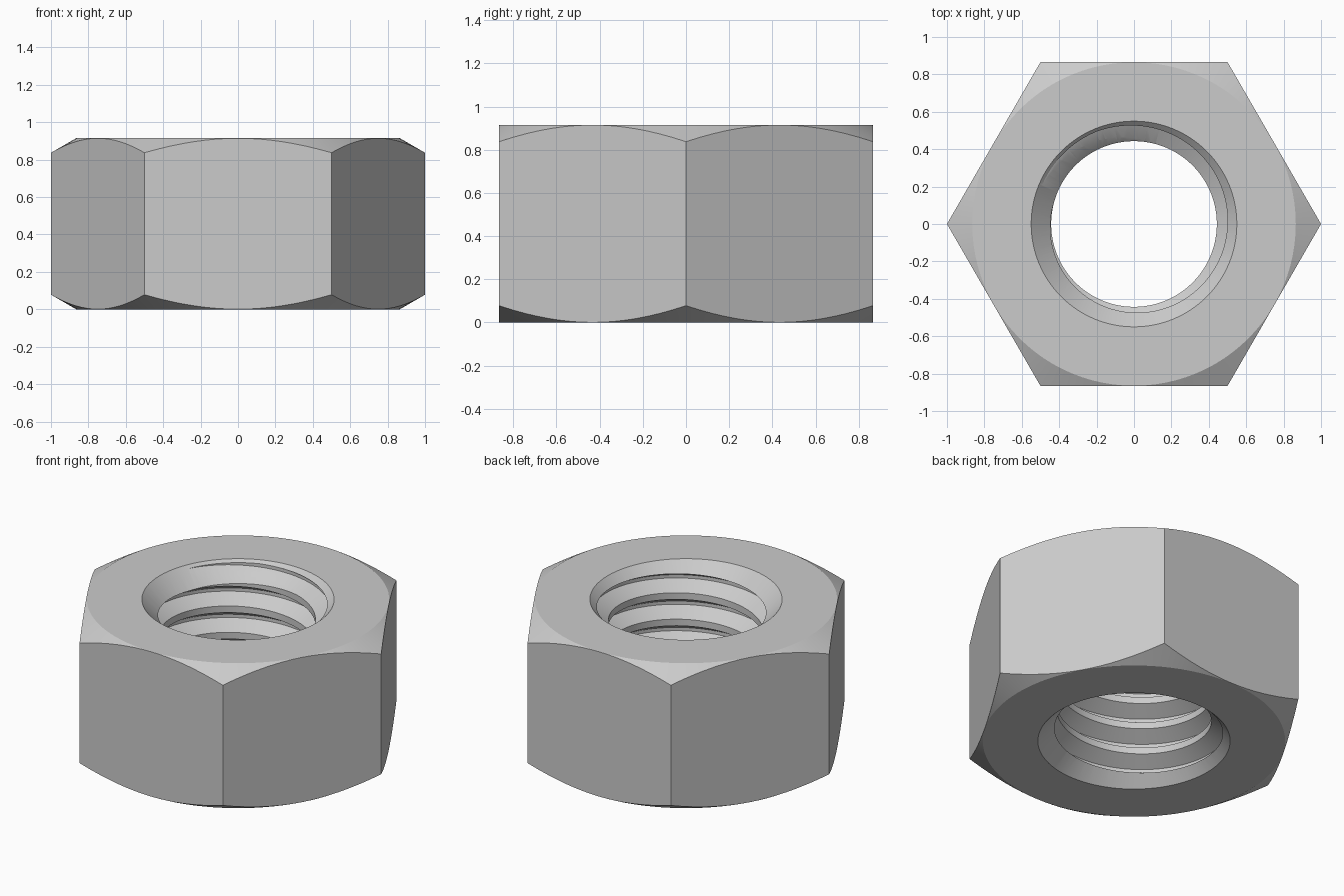
import bpy, bmesh, math

if "Cube" in bpy.data.objects:
    bpy.data.objects.remove(bpy.data.objects["Cube"])

H = 0.915                        # nut height
MINOR, MAJOR, RIM = 0.443, 0.533, 0.55
P = 0.1665                       # thread pitch
N = 96                           # segments per turn


def make_object(name, bm):
    bmesh.ops.recalc_face_normals(bm, faces=bm.faces[:])
    me = bpy.data.meshes.new(name)
    bm.to_mesh(me)
    bm.free()
    ob = bpy.data.objects.new(name, me)
    bpy.context.collection.objects.link(ob)
    return ob


def lathe(bm, profile, n=N):
    """Closed solid of revolution from (radius, z) points."""
    rings = [[bm.verts.new((r * math.cos(2 * math.pi * i / n),
                            r * math.sin(2 * math.pi * i / n), z))
              for i in range(n)] for r, z in profile]
    for a, b in zip(rings, rings[1:]):
        for i in range(n):
            j = (i + 1) % n
            bm.faces.new((a[i], a[j], b[j], b[i]))
    bm.faces.new(rings[0][::-1])
    bm.faces.new(rings[-1])


def boolean(target, cutter, operation):
    mod = target.modifiers.new("cut", 'BOOLEAN')
    mod.operation, mod.solver, mod.object = operation, 'EXACT', cutter
    bpy.context.view_layer.objects.active = target
    bpy.ops.object.modifier_apply(modifier=mod.name)
    bpy.data.objects.remove(cutter)


# hexagonal body, taller than needed
bm = bmesh.new()
lathe(bm, [(1, -0.1), (1, H + 0.1)], 6)
nut = make_object("hex_nut", bm)

# 30 degree corner chamfers, top and bottom
bm = bmesh.new()
R0, R1 = 0.865, 1.1
d = (R1 - R0) * math.tan(math.radians(30))
lathe(bm, [(R0, 0), (R1, d), (R1, H - d), (R0, H)])
boolean(nut, make_object("corner_chamfer", bm), 'INTERSECT')

# right-handed screw that cuts the thread
bm = bmesh.new()
profile = [(MINOR, -3 * P / 8), (MAJOR, -P / 16), (MAJOR, P / 16), (MINOR, 3 * P / 8)]
z_phase = 0.7456 - P * 165 / 360
cols = []
for j in range(N):
    t = j / N
    a = 2 * math.pi * t
    cols.append([bm.verts.new((r * math.cos(a), r * math.sin(a), z_phase + P * (k + t) + dz))
                 for k in range(-7, 4) for r, dz in profile])
M = len(cols[0])
for j in range(N - 1):
    for i in range(M - 1):
        bm.faces.new((cols[j][i], cols[j + 1][i], cols[j + 1][i + 1], cols[j][i + 1]))
for i in range(M - 5):           # seam joins one pitch higher
    bm.faces.new((cols[-1][i], cols[0][i + 4], cols[0][i + 5], cols[-1][i + 1]))
low = [c[0] for c in cols] + cols[0][4:0:-1]
high = [c[-1] for c in cols] + cols[-1][M - 2:M - 6:-1]
for loop in (low, high):
    centre = bm.verts.new((0, 0, sum(v.co.z for v in loop) / len(loop)))
    for i, v in enumerate(loop):
        w = loop[(i + 1) % len(loop)]
        bm.faces.new((v, w, centre))
boolean(nut, make_object("thread_cutter", bm), 'DIFFERENCE')

# 45 degree countersinks at both ends of the bore
bm = bmesh.new()
for z, s in ((0, 1), (H, -1)):
    lathe(bm, [(RIM + 0.1, z - s * 0.1), (RIM - 0.15, z + s * 0.15)])
boolean(nut, make_object("countersink_cutter", bm), 'DIFFERENCE')

bpy.ops.object.select_all(action='DESELECT')
nut.select_set(True)
bpy.context.view_layer.objects.active = nut
bpy.ops.object.shade_smooth_by_angle(angle=math.radians(20))
